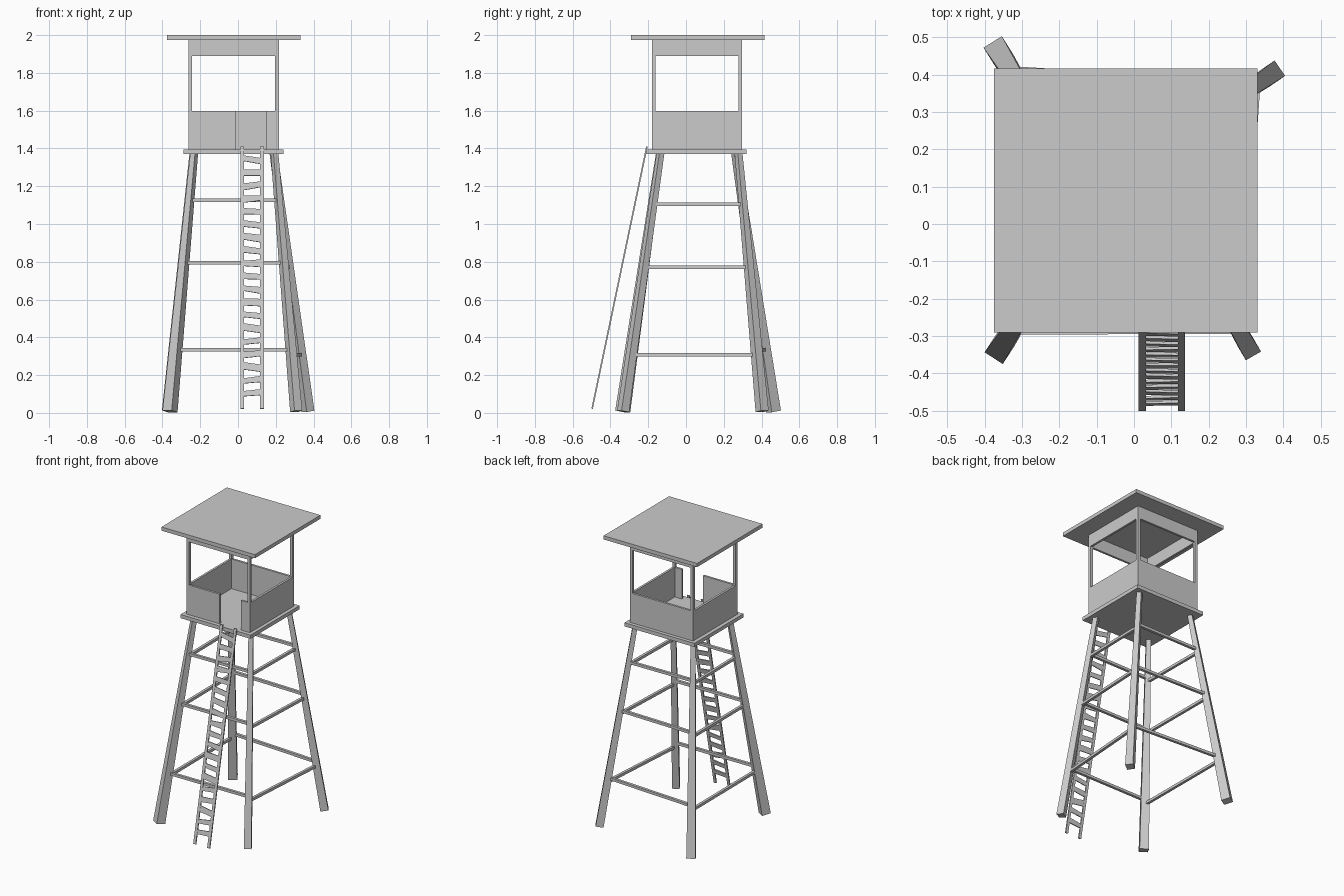
import bpy, bmesh, random
from mathutils import Vector

if "Cube" in bpy.data.objects:
    bpy.data.objects.remove(bpy.data.objects["Cube"])

random.seed(4)


def finish(name, bm):
    bmesh.ops.recalc_face_normals(bm, faces=bm.faces)
    me = bpy.data.meshes.new(name)
    bm.to_mesh(me)
    bm.free()
    ob = bpy.data.objects.new(name, me)
    bpy.context.collection.objects.link(ob)
    return ob


def add_beam(bm, a, b, side, w0, d0, w1=None, d1=None):
    """Four-sided beam from a to b; widths along 'side', depths across it."""
    a, b = Vector(a), Vector(b)
    axis = (b - a).normalized()
    u = Vector(side)
    u = (u - axis * u.dot(axis)).normalized()
    v = axis.cross(u)
    w1, d1 = w1 or w0, d1 or d0
    rings = []
    for p, w, d in ((a, w0, d0), (b, w1, d1)):
        rings.append([bm.verts.new(p + u * sx * w / 2 + v * sy * d / 2)
                      for sx, sy in ((-1, -1), (1, -1), (1, 1), (-1, 1))])
    lo, hi = rings
    bm.faces.new(lo)
    bm.faces.new(hi)
    for i in range(4):
        j = (i + 1) % 4
        bm.faces.new((lo[i], lo[j], hi[j], hi[i]))


def add_box(bm, x0, x1, y0, y1, z0, z1):
    ym = (y0 + y1) / 2
    xm = (x0 + x1) / 2
    add_beam(bm, (xm, ym, z0), (xm, ym, z1), (1, 0, 0), x1 - x0, y1 - y0)


def boxes(name, items):
    bm = bmesh.new()
    for it in items:
        add_box(bm, *it)
    return finish(name, bm)


# Roof and platform slabs
boxes("roof", [(-.375, .331, -.29, .416, 1.975, 2.0)])
boxes("platform", [(-.288, .24, -.208, .321, 1.37, 1.395)])

# Cabin: parapet with doorway, corner posts, band under the roof
X0, X1, Y0, Y1, T = -.262, .216, -.181, .297, .015
Z0, Z1, Z2, Z3 = 1.395, 1.597, 1.89, 1.975


def ring(z0, z1):
    return [(X0, X0 + T, Y0, Y1, z0, z1), (X1 - T, X1, Y0, Y1, z0, z1),
            (X0 + T, X1 - T, Y1 - T, Y1, z0, z1)]


boxes("parapet_walls", ring(Z0, Z1) + [(X0 + T, -.012, Y0, Y0 + T, Z0, Z1),
                                       (.148, X1 - T, Y0, Y0 + T, Z0, Z1)])
boxes("upper_band", ring(Z2, Z3) + [(X0 + T, X1 - T, Y0, Y0 + T, Z2, Z3)])
P = .019
boxes("corner_posts", [(x, x + P, y, y + P, Z1, Z2)
                       for x in (X0, X1 - P) for y in (Y0, Y1 - P)])

# Splayed, tapering legs: bottom centre, top centre, bottom width
legs = {
    "front_left": ((-.36, -.335), (-.232, -.138), .058),
    "front_right": ((.308, -.333), (.193, -.135), .047),
    "back_right": ((.37, .403), (.188, .278), .05),
    "back_left": ((-.363, .463), (-.236, .26), .058),
}
for name, (b, t, w) in legs.items():
    bm = bmesh.new()
    add_beam(bm, (*b, .008), (*t, 1.375), (t[1] - b[1], b[0] - t[0], 0),
             w, w, .03, .03)
    finish(name + "_leg", bm)


def leg_point(name, z):
    b, t, _ = legs[name]
    return Vector((*b, 0)).lerp(Vector((*t, 1.375)), z / 1.375)


# Horizontal braces between neighbouring legs
order = list(legs)
for i, side in enumerate(("front", "right", "back", "left")):
    bm = bmesh.new()
    for z in ((.335, .795, 1.125) if i % 2 == 0 else (.307, .77, 1.105)):
        add_beam(bm, leg_point(order[i], z), leg_point(order[(i + 1) % 4], z),
                 (0, 0, 1), .018, .018)
    finish(side + "_braces", bm)

# Leaning ladder with uneven plank rungs
foot, head = Vector((0, -.497, .022)), Vector((0, -.207, 1.41))
bm = bmesh.new()
for x in (.022, .127):
    off = Vector((x, 0, 0))
    add_beam(bm, foot + off, head + off, (1, 0, 0), .019, .008)
finish("ladder_rails", bm)

bm = bmesh.new()
N = 19
for i in range(N):
    p = foot.lerp(head, .06 + .89 * i / (N - 1))
    tilt = random.uniform(-.008, .008)
    slope = (head - foot).normalized()
    add_beam(bm, p + slope * tilt + Vector((.027, 0, 0)),
             p - slope * tilt + Vector((.122, 0, 0)), slope,
             random.uniform(.026, .042), .007, random.uniform(.026, .042), .007)
finish("ladder_rungs", bm)
